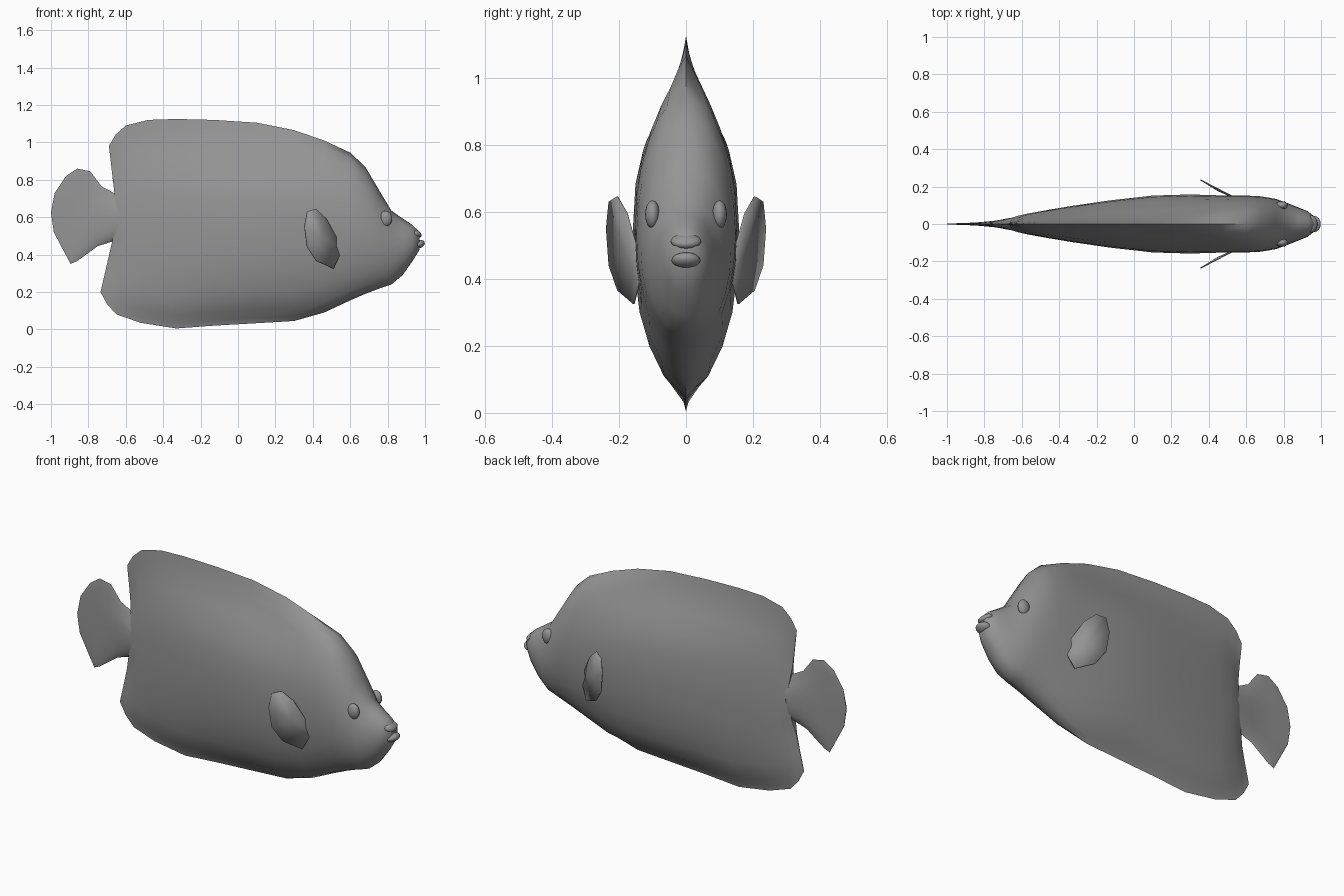
import bpy, bmesh, math
from mathutils import Vector

cube = bpy.data.objects.get("Cube")
if cube:
    bpy.data.objects.remove(cube)


def material(name, rgb):
    m = bpy.data.materials.new(name)
    m.use_nodes = True
    col = (*rgb, 1)
    m.diffuse_color = col
    m.node_tree.nodes["Principled BSDF"].inputs["Base Color"].default_value = col
    return m


grey = material("plain grey", (0.3, 0.3, 0.3))


def finish(bm, name, angle=60):
    bmesh.ops.recalc_face_normals(bm, faces=bm.faces)
    me = bpy.data.meshes.new(name)
    bm.to_mesh(me)
    bm.free()
    ob = bpy.data.objects.new(name, me)
    bpy.context.collection.objects.link(ob)
    me.materials.append(grey)
    bpy.ops.object.select_all(action='DESELECT')
    ob.select_set(True)
    bpy.context.view_layer.objects.active = ob
    bpy.ops.object.shade_smooth_by_angle(angle=math.radians(angle))
    return ob


# Cross-section: height steps and the half width of the finned trunk at each
HEIGHTS = [-1, -.95, -.87, -.7, -.5, -.25, 0, .25, .45, .65, .8, .92, 1]
TRUNK = [0, .08, .4, .68, .88, .98, 1, .95, .78, .45, .2, .07, 0]


def half_width(i, round_):
    """Blend: 1 = round head, 0 = trunk with thin fins, -1 = trailing edge."""
    u = HEIGHTS[i]
    other = math.sqrt(max(0, 1 - u * u)) if round_ > 0 else math.exp(-(u / .3) ** 2) + .04
    if i in (0, len(HEIGHTS) - 1):
        return 0
    k = abs(round_)
    return TRUNK[i] * (1 - k) + other * k


def loft(name, stations):
    """Skin a row of sections: bottom x, z, top x, z, middle x, width, blend."""
    bm = bmesh.new()
    rings = []
    n = len(HEIGHTS)
    for xb, zb, xt, zt, xm, w, blend in stations:
        def point(i, side):
            u = HEIGHTS[i]
            x = xm + ((xt if u > 0 else xb) - xm) * abs(u)
            z = (zb + zt) / 2 + u * (zt - zb) / 2
            return bm.verts.new((x, side * w * half_width(i, blend), z))
        rings.append([point(i, 1) for i in range(n)] +
                     [point(i, -1) for i in range(n - 2, 0, -1)])
    for a, b in zip(rings, rings[1:]):
        for j in range(len(a)):
            k = (j + 1) % len(a)
            bm.faces.new((a[j], a[k], b[k], b[j]))
    # Close the ends with strips between the two sides
    for r in (rings[0], rings[-1]):
        m = len(r)
        for j in range(n - 1):
            quad = [r[j], r[j + 1], r[(m - j - 1) % m], r[(m - j) % m]]
            bm.faces.new(list(dict.fromkeys(quad)))
    return finish(bm, name)


# Body with the dorsal and anal fins, snout to trailing edge
upright = [  # x, bottom, top, half width, blend
    (.97, .425, .522, .035, 1), (.93, .36, .56, .068, 1), (.88, .29, .593, .088, 1),
    (.82, .24, .635, .112, 1), (.76, .22, .735, .134, 1), (.68, .19, .87, .148, 1),
    (.6, .155, .945, .152, .95), (.46, .09, 1.01, .153, .7), (.3, .045, 1.065, .158, .25),
    (.1, .033, 1.105, .152, 0), (-.13, .02, 1.12, .126, 0), (-.33, .005, 1.125, .097, 0)]
body = [(x, zb, x, zt, x, w, b) for x, zb, zt, w, b in upright]
body += [(-.52, .035, -.48, 1.12, -.49, .07, 0),
         (-.65, .08, -.6, 1.09, -.58, .053, -.15),
         (-.7, .135, -.655, 1.04, -.62, .043, -.6),
         (-.735, .2, -.69, .98, -.645, .035, -1)]
loft("body", body)

# Tail fin, fanned out from the narrow stalk
loft("tail_fin", [
    (-.58, .48, -.58, .71, -.58, .04, .3), (-.67, .47, -.645, .72, -.66, .033, .3),
    (-.75, .445, -.73, .765, -.74, .018, .4), (-.86, .365, -.79, .845, -.83, .009, .6),
    (-.895, .35, -.86, .86, -.89, .006, 1), (-.935, .425, -.92, .82, -.95, .004, 1),
    (-.985, .52, -.98, .73, -1, .002, 1)])


def ellipsoid(name, centre, size, tilt=0):
    bm = bmesh.new()
    bmesh.ops.create_uvsphere(bm, u_segments=16, v_segments=10, radius=1)
    bmesh.ops.scale(bm, vec=size, verts=bm.verts)
    ob = finish(bm, name)
    ob.location = centre
    ob.rotation_euler = (0, tilt, 0)
    return ob


# Lips
ellipsoid("upper_lip", (.95, 0, .512), (.033, .046, .02), math.radians(25))
ellipsoid("lower_lip", (.965, 0, .455), (.035, .043, .022), math.radians(-20))

# Eyes and swept pectoral fins, one on each side
OUTLINE = [(.555, .44), (.545, .4), (.51, .325), (.42, .365), (.37, .44),
           (.355, .55), (.37, .63), (.415, .645), (.47, .595)]
for side, label in ((1, "back"), (-1, "front")):
    ellipsoid(label + "_eye", (.79, side * .1, .592), (.034, .022, .042))
    bm = bmesh.new()
    rim = [bm.verts.new((x, side * (.135 + (.55 - x) * .52), z)) for x, z in OUTLINE]
    hub = bm.verts.new((.45, side * .178, .48))
    for a, b in zip(rim, rim[1:] + rim[:1]):
        bm.faces.new((a, b, hub))
    fin = finish(bm, label + "_pectoral_fin")
    thick = fin.modifiers.new("thickness", 'SOLIDIFY')
    thick.thickness = .006
    thick.offset = 0
